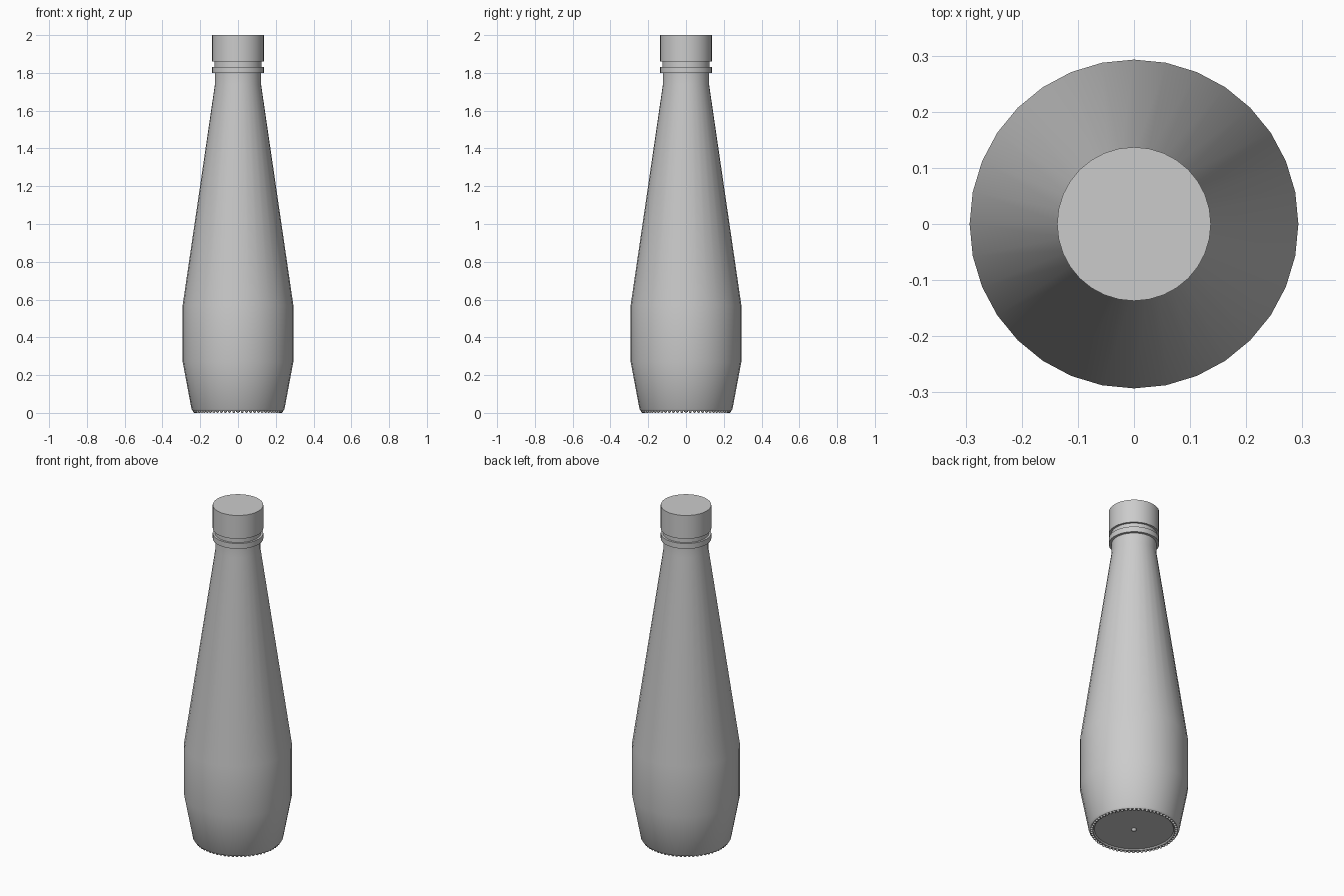
import bpy, bmesh, math
from mathutils import Matrix

cube = bpy.data.objects.get("Cube")
if cube:
    bpy.data.objects.remove(cube, do_unlink=True)

grey = bpy.data.materials.new("plain grey")
grey.use_nodes = True
COLOUR = (0.6, 0.6, 0.6, 1)
grey.diffuse_color = COLOUR
grey.node_tree.nodes["Principled BSDF"].inputs["Base Color"].default_value = COLOUR


def finish(name, bm, angle=30):
    """Turn a bmesh into a smooth-shaded grey object."""
    bmesh.ops.recalc_face_normals(bm, faces=bm.faces)
    mesh = bpy.data.meshes.new(name)
    bm.to_mesh(mesh)
    bm.free()
    mesh.materials.append(grey)
    obj = bpy.data.objects.new(name, mesh)
    bpy.context.collection.objects.link(obj)
    bpy.ops.object.select_all(action='DESELECT')
    obj.select_set(True)
    bpy.context.view_layer.objects.active = obj
    bpy.ops.object.shade_smooth_by_angle(angle=math.radians(angle))
    return obj


def lathe(name, profile, sides=32):
    """Spin a (radius, height) profile around z and cap both ends."""
    bm = bmesh.new()
    rings = []
    for r, z in profile:
        rings.append([bm.verts.new((r * math.cos(i * math.tau / sides),
                                    r * math.sin(i * math.tau / sides), z))
                      for i in range(sides)])
    for low, high in zip(rings, rings[1:]):
        for i in range(sides):
            j = (i + 1) % sides
            bm.faces.new((low[i], low[j], high[j], high[i]))
    bm.faces.new(rings[0])
    bm.faces.new(rings[-1])
    return finish(name, bm)


# Bottle with a slightly hollow foot, tapering shoulder and neck
lathe("bottle_body", [(0.215, 0.016), (0.222, 0.009), (0.238, 0.009),
                      (0.246, 0.02), (0.293, 0.27), (0.293, 0.57),
                      (0.122, 1.74), (0.122, 1.81)])

# Tamper ring, groove and screw cap
lathe("tamper_ring", [(0.137, 1.80), (0.137, 1.832)])
lathe("cap_groove", [(0.125, 1.82), (0.125, 1.87)])
lathe("cap", [(0.137, 1.86), (0.137, 2.0)])

# Ring of grip beads under the foot
bm = bmesh.new()
BEADS = 64
for i in range(BEADS):
    a = i * math.tau / BEADS
    place = Matrix.Translation((0.23 * math.cos(a), 0.23 * math.sin(a), 0.008))
    bmesh.ops.create_uvsphere(bm, u_segments=8, v_segments=6, radius=0.008,
                              matrix=place)
finish("foot_beads", bm, 60)

# Moulding nub in the middle of the base
bm = bmesh.new()
bmesh.ops.create_uvsphere(bm, u_segments=12, v_segments=8, radius=0.014,
                          matrix=Matrix.Translation((0, 0, 0.016)))
finish("base_nub", bm, 60)
